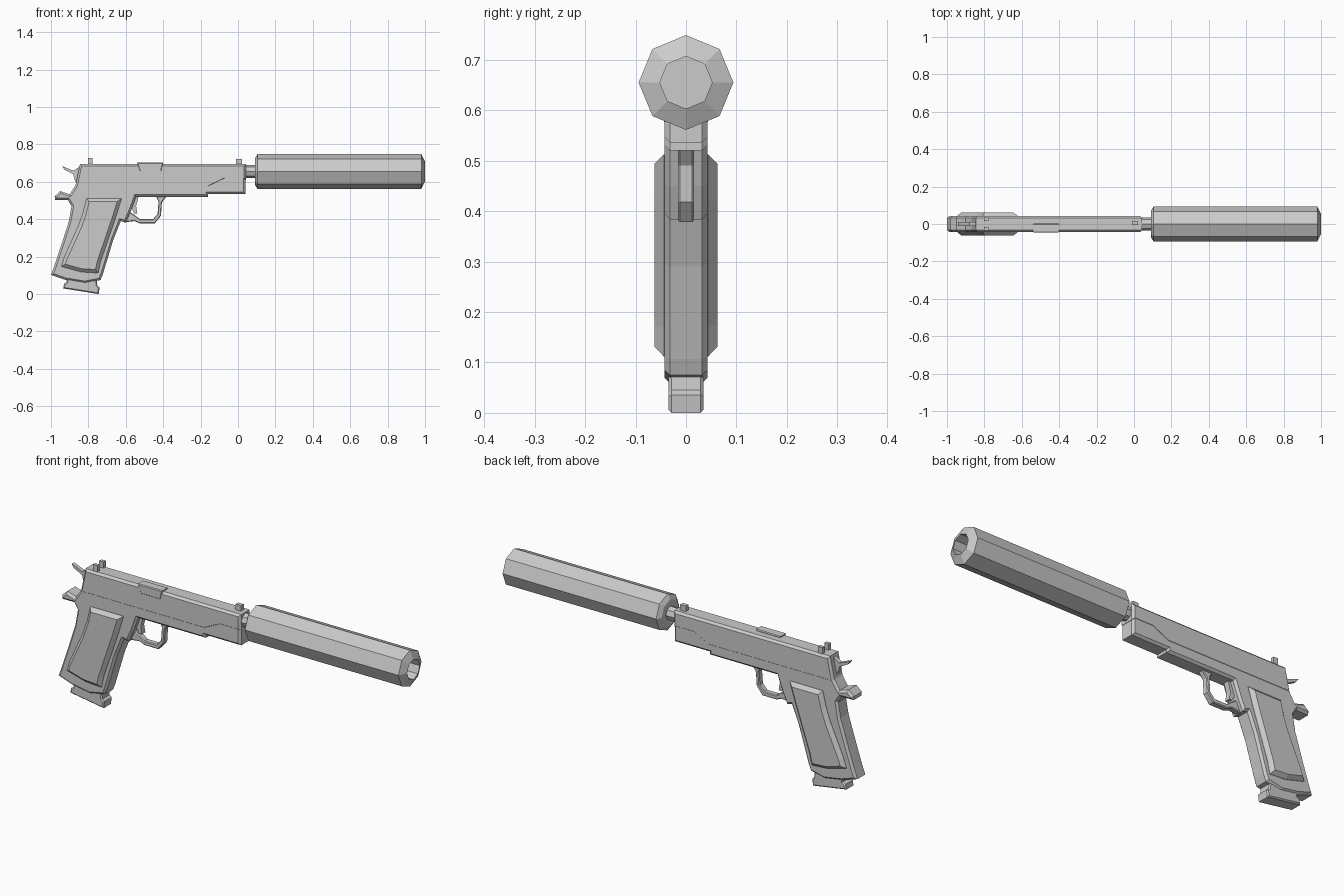
import bpy, bmesh, math

if "Cube" in bpy.data.objects:
    bpy.data.objects.remove(bpy.data.objects["Cube"])


def finish(name, bm):
    bmesh.ops.recalc_face_normals(bm, faces=bm.faces)
    mesh = bpy.data.meshes.new(name)
    bm.to_mesh(mesh)
    bm.free()
    ob = bpy.data.objects.new(name, mesh)
    bpy.context.collection.objects.link(ob)
    return ob


def prism(name, pts, half, chamfer=0.0, y=0.0):
    """Side profile (x, z) extruded across y, with chamfered rims."""
    bm = bmesh.new()
    h = half - chamfer
    a = [bm.verts.new((px, y - h, pz)) for px, pz in pts]
    b = [bm.verts.new((px, y + h, pz)) for px, pz in pts]
    caps = [bm.faces.new(a), bm.faces.new(b[::-1])]
    n = len(pts)
    for i in range(n):
        j = (i + 1) % n
        bm.faces.new((a[i], b[i], b[j], a[j]))
    bmesh.ops.recalc_face_normals(bm, faces=bm.faces)
    if chamfer:
        for cap in caps:
            bmesh.ops.inset_region(bm, faces=[cap], thickness=chamfer,
                                   depth=chamfer, use_even_offset=True)
    return finish(name, bm)


def lathe_x(name, profile, zc, sides=8):
    """Rings of (x, radius) around the barrel axis, capped at both ends."""
    bm = bmesh.new()
    rings = []
    for x, r in profile:
        rings.append([bm.verts.new((x, r * math.sin(2 * math.pi * k / sides),
                                    zc + r * math.cos(2 * math.pi * k / sides)))
                      for k in range(sides)])
    for r0, r1 in zip(rings, rings[1:]):
        for k in range(sides):
            m = (k + 1) % sides
            bm.faces.new((r0[k], r0[m], r1[m], r1[k]))
    bm.faces.new(rings[0])
    bm.faces.new(rings[-1])
    return finish(name, bm)


def block(name, x, y, z0, z1, sx, sy):
    return prism(name, [(x - sx / 2, z0), (x + sx / 2, z0),
                        (x + sx / 2, z1), (x - sx / 2, z1)], sy / 2, 0, y)


# Suppressor with hollow muzzle, and threaded neck
lathe_x("suppressor", [(.09, .07), (.105, .094), (.98, .094), (1, .052), (.85, .052)], .655)
lathe_x("barrel_neck", [(0, .035), (.1, .035)], .655)

# Slide and the dust cover under its front
prism("slide", [(-.872, .567), (-.845, .695), (.043, .695), (.043, .61),
                (-.07, .61), (-.16, .567)], .044, .011)
prism("dust_cover", [(-.19, .535), (.041, .535), (.041, .635), (-.19, .635)], .0425, .011)

# Frame with tang and grip
prism("frame", [(-.84, .64), (-.16, .64), (-.16, .52), (-.545, .52), (-.57, .45),
                (-.6, .383), (-.627, .39), (-.667, .29), (-.722, .107), (-.735, .075),
                (-.818, .058), (-.92, .075), (-1, .102), (-.984, .145), (-.952, .24),
                (-.904, .39), (-.89, .47), (-.91, .503), (-.978, .503), (-.98, .523),
                (-.95, .55), (-.9, .533), (-.872, .577)], .0425, .011)

# Raised grip panels on both sides
prism("grip_panels", [(-.81, .512), (-.622, .512), (-.65, .42), (-.735, .17), (-.748, .112),
                      (-.84, .118), (-.945, .147), (-.93, .195), (-.855, .36), (-.83, .43)],
      .062, .018)

# Magazine base
prism("magazine_base", [(-.92, .09), (-.755, .075), (-.752, .045), (-.74, .035), (-.745, 0),
                        (-.935, .03), (-.93, .055), (-.915, .065)], .035, .006)

# Trigger guard and trigger
prism("trigger_guard", [(-.38, .525), (-.407, .49), (-.412, .418), (-.445, .378), (-.525, .378),
                        (-.555, .39), (-.61, .383), (-.58, .44), (-.55, .42), (-.523, .4),
                        (-.455, .4), (-.43, .428), (-.425, .495), (-.44, .525)], .016, .004)
prism("trigger", [(-.57, .525), (-.53, .525), (-.545, .47), (-.538, .43),
                  (-.555, .43), (-.575, .47)], .014)

# Hammer
prism("hammer", [(-.941, .684), (-.88, .66), (-.84, .685), (-.84, .6), (-.87, .6),
                 (-.882, .642), (-.928, .665)], .01)

# Ejection port cover on the right-hand side
prism("ejection_port", [(-.54, .702), (-.4, .702), (-.41, .655), (-.525, .655)],
      .024, .004, y=-.022)

# Sights
for side in (-1, 1):
    block("rear_sight", -.79, side * .025, .68, .727, .025, .018)
block("front_sight", .005, .006, .68, .723, .032, .022)
